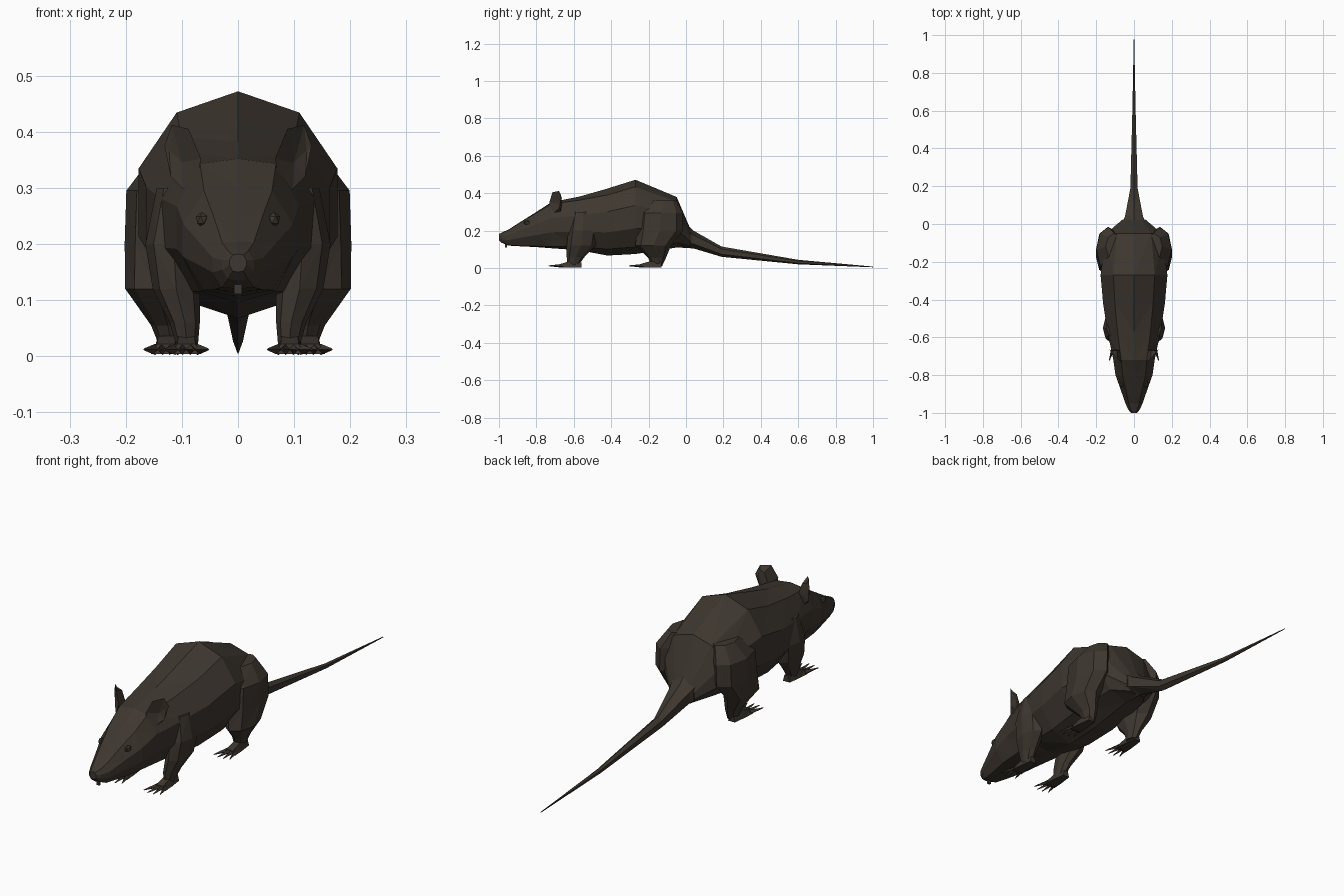
import bpy, bmesh, math
from mathutils import Vector, Matrix

if "Cube" in bpy.data.objects:
    bpy.data.objects.remove(bpy.data.objects["Cube"])

fur = bpy.data.materials.new("dark brown fur")
fur.diffuse_color = (0.048, 0.038, 0.029, 1)
fur.use_nodes = True
fur.node_tree.nodes["Principled BSDF"].inputs["Base Color"].default_value = fur.diffuse_color


def finish(bm, name, mirror=False):
    bmesh.ops.recalc_face_normals(bm, faces=bm.faces)
    me = bpy.data.meshes.new(name)
    bm.to_mesh(me)
    bm.free()
    me.materials.append(fur)
    ob = bpy.data.objects.new(name, me)
    bpy.context.collection.objects.link(ob)
    if mirror:
        m = ob.modifiers.new("Mirror", 'MIRROR')
        m.use_bisect_axis = (False, False, False)
        m.use_mirror_merge = False
    return ob


def skin(bm, rings):
    """Join equal rings of points with faces and cap both ends."""
    vs = [[bm.verts.new(p) for p in r] for r in rings]
    n = len(vs[0])
    for a, b in zip(vs, vs[1:]):
        for i in range(n):
            j = (i + 1) % n
            # alternate the diagonals for a faceted look
            if i < n // 2:
                bm.faces.new((a[i], a[j], b[j]))
                bm.faces.new((a[i], b[j], b[i]))
            else:
                bm.faces.new((a[i], a[j], b[i]))
                bm.faces.new((a[j], b[j], b[i]))
    bm.faces.new(vs[0])
    bm.faces.new(vs[-1])


def upright_ring(y, zb, zt, hw, flat=0.0, n=10):
    """Cross-section across y, with a point at the top; flat widens the crown."""
    pts = []
    for i in range(n):
        a = math.pi / 2 + 2 * math.pi * i / n
        c, s = math.cos(a), math.sin(a)
        if s > 0.5:
            s += (1 - s) * flat
        if s < -0.5:
            s -= (1 + s) * flat
        pts.append((hw * c, y, (zb + zt) / 2 + s * (zt - zb) / 2))
    return pts


def level_ring(x, y, z, rx, ry, n=8):
    return [(x + rx * math.cos(2 * math.pi * i / n),
             y + ry * math.sin(2 * math.pi * i / n), z) for i in range(n)]


# Body and head
body = [(-1.0, .15, .182, .016, .5), (-.985, .135, .19, .030, .5),
        (-.95, .12, .205, .048, .7), (-.88, .116, .25, .073, .8),
        (-.80, .112, .30, .103, .7), (-.72, .106, .352, .115, .6),
        (-.57, .095, .382, .148, .3), (-.42, .067, .425, .172, 0),
        (-.27, .075, .472, .186, 0), (-.05, .11, .38, .155, 0),
        (.025, .108, .205, .062, 0)]
bm = bmesh.new()
skin(bm, [upright_ring(*r) for r in body])
finish(bm, "body")

# Tail
bm = bmesh.new()
skin(bm, [upright_ring(*r, n=6) for r in [
    (-.02, .108, .26, .085, 0), (.04, .105, .20, .055, 0),
    (.19, .06, .115, .022, 0), (.6, .02, .044, .010, 0),
    (1.0, .004, .008, .001, 0)]])
finish(bm, "tail")

# Legs, from shoulder or hip down to the ankle
legs = {
    "hind_leg": [(.105, -.12, .36, .045, .07), (.135, -.135, .295, .064, .12),
                 (.138, -.14, .20, .064, .125), (.145, -.175, .12, .056, .095),
                 (.125, -.155, .055, .030, .048), (.118, -.155, .012, .020, .028)],
    "front_leg": [(.10, -.55, .30, .045, .055), (.115, -.55, .20, .050, .08),
                  (.11, -.56, .12, .042, .078), (.095, -.59, .06, .027, .048),
                  (.09, -.605, .012, .018, .028)],
}
for name, rings in legs.items():
    bm = bmesh.new()
    skin(bm, [level_ring(*r) for r in rings])
    finish(bm, name, True)


# Paws: a low wedge with four fanned toes
def paw(name, x, y, size):
    bm = bmesh.new()

    def slab(yy, hw, top):
        return [(x - hw, yy, .004), (x + hw, yy, .004),
                (x + hw * .6, yy, top), (x - hw * .6, yy, top)]
    skin(bm, [slab(y, .016, .03), slab(y - size * .35, .024, .036),
              slab(y - size * .62, .027, .022)])
    for k in range(4):
        t = k - 1.5
        base = Vector((x + t * .013, y - size * .55, .012))
        tip = Vector((x + t * .026, y - size * (1 - .06 * abs(t)), .012))
        d = tip - base
        rot = d.to_track_quat('Z', 'Y').to_matrix().to_4x4()
        bmesh.ops.create_cone(bm, cap_ends=True, segments=4, radius1=.010,
                              radius2=.002, depth=d.length,
                              matrix=Matrix.Translation((base + tip) / 2) @ rot)
    finish(bm, name, True)


paw("hind_paw", .128, -.13, .18)
paw("front_paw", .092, -.56, .18)

# Ears: cupped fans, open to the front
rim = [(.098, .298), (.072, .315), (.066, .352), (.088, .405),
       (.118, .412), (.131, .375), (.12, .32)]
bm = bmesh.new()
front = [bm.verts.new((x, -.735 + .07 * abs(x - .07) / .06, z)) for x, z in rim]
back = [bm.verts.new((.098 + (x - .098) * .75, -.67, .298 + (z - .298) * .85))
        for x, z in rim]
cup = bm.verts.new((.1, -.685, .345))
rear = bm.verts.new((.1, -.664, .345))
for i in range(len(rim)):
    j = (i + 1) % len(rim)
    bm.faces.new((front[i], front[j], cup))
    bm.faces.new((front[i], back[i], back[j], front[j]))
    bm.faces.new((back[j], back[i], rear))
finish(bm, "ear", True)


# Small lumps: eyes, nose and teeth
def lump(name, loc, scale, mirror=False):
    bm = bmesh.new()
    mat = Matrix.Translation(loc) @ Matrix.Diagonal((*scale, 1))
    bmesh.ops.create_icosphere(bm, subdivisions=1, radius=1, matrix=mat)
    finish(bm, name, mirror)


lump("eye", (.064, -.85, .243), (.012, .018, .014), True)
lump("nose", (0, -.988, .166), (.016, .012, .012))

bm = bmesh.new()
bmesh.ops.create_cube(bm, size=1, matrix=Matrix.Translation((0, -.962, .122))
                      @ Matrix.Diagonal((.014, .01, .022, 1)))
finish(bm, "teeth")
